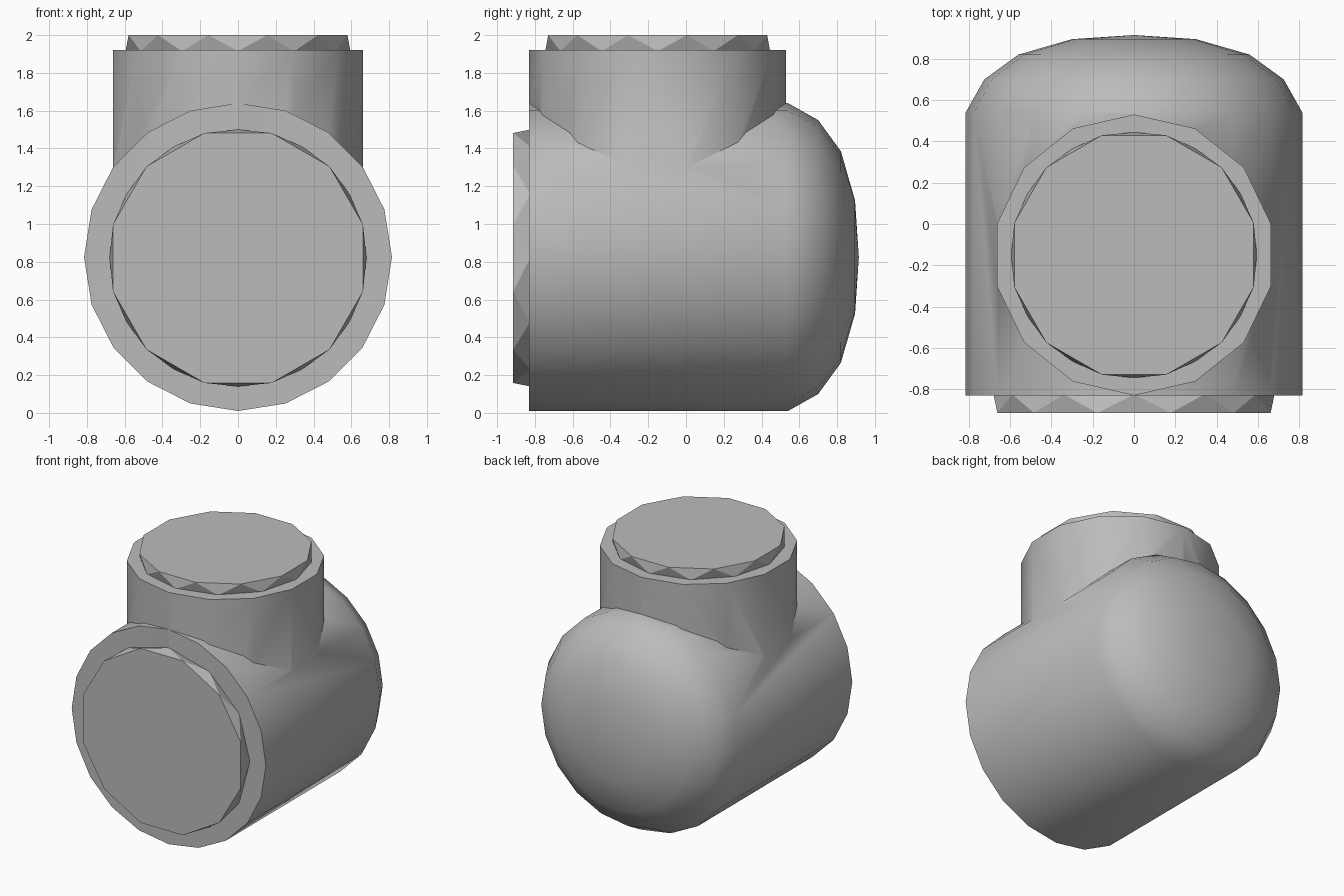
import bpy, bmesh
from math import sin, cos, tau, radians
from mathutils import Matrix

cube = bpy.data.objects.get("Cube")
if cube:
    bpy.data.objects.remove(cube, do_unlink=True)

grey = bpy.data.materials.new("plain grey")
grey.use_nodes = True
colour = (0.5, 0.5, 0.5, 1)
grey.diffuse_color = colour
grey.node_tree.nodes["Principled BSDF"].inputs["Base Color"].default_value = colour


def lathe(name, profile, sides, matrix, twist=0.0):
    """Revolve (radius, height) rings about z; twist turns each ring by part of a side.
    A radius of zero closes to a point, otherwise the end gets a flat cap."""
    bm = bmesh.new()
    rings = []
    for k, (r, h) in enumerate(profile):
        if r == 0:
            rings.append([bm.verts.new((0, 0, h))] * sides)
            continue
        angles = [tau * (i + 0.25 * sides + twist * k) / sides for i in range(sides)]
        rings.append([bm.verts.new((r * cos(a), r * sin(a), h)) for a in angles])
    for low, high in zip(rings, rings[1:]):
        for i in range(sides):
            j = (i + 1) % sides
            if high[i] is high[j]:
                bm.faces.new((low[i], low[j], high[i]))
            elif twist:
                bm.faces.new((low[i], low[j], high[i]))
                bm.faces.new((low[j], high[j], high[i]))
            else:
                bm.faces.new((low[i], low[j], high[j], high[i]))
    for ring in (rings[0], rings[-1]):
        if ring[0] is not ring[1]:
            bm.faces.new(ring)
    bmesh.ops.recalc_face_normals(bm, faces=bm.faces)
    mesh = bpy.data.meshes.new(name)
    bm.to_mesh(mesh)
    bm.free()
    mesh.transform(matrix)
    mesh.materials.append(grey)
    obj = bpy.data.objects.new(name, mesh)
    bpy.context.collection.objects.link(obj)
    return obj


# Local z runs to the back for the body and to the front for its plug
to_back = Matrix.Translation((0, 0, 0.825)) @ Matrix.Rotation(radians(-90), 4, "X")
to_front = Matrix.Translation((0, 0, 0.82)) @ Matrix.Rotation(radians(90), 4, "X")
upright = Matrix.Translation((0, -0.15, 0))

# Barrel with a domed back
body = lathe("body", [(0.815, -0.83), (0.815, 0.54), (0.725, 0.70), (0.56, 0.82),
                      (0.3, 0.895), (0, 0.915)], 20, to_back)

# Upright neck, joined to the barrel
neck = lathe("neck", [(0.68, 0.85), (0.68, 1.92)], 14, upright)
join = body.modifiers.new("join neck", "BOOLEAN")
join.operation = "UNION"
join.solver = "EXACT"
join.object = neck
bpy.context.view_layer.objects.active = body
body.select_set(True)
bpy.ops.object.modifier_apply(modifier=join.name)
bpy.data.objects.remove(neck, do_unlink=True)
bpy.ops.object.shade_smooth_by_angle(angle=radians(42))

# Faceted plugs standing out of both openings
lathe("front_plug", [(0.68, 0.825), (0.685, 0.915)], 12, to_front, twist=0.5)
lathe("top_plug", [(0.595, 1.915), (0.6, 2.0)], 12, upright, twist=0.5)
